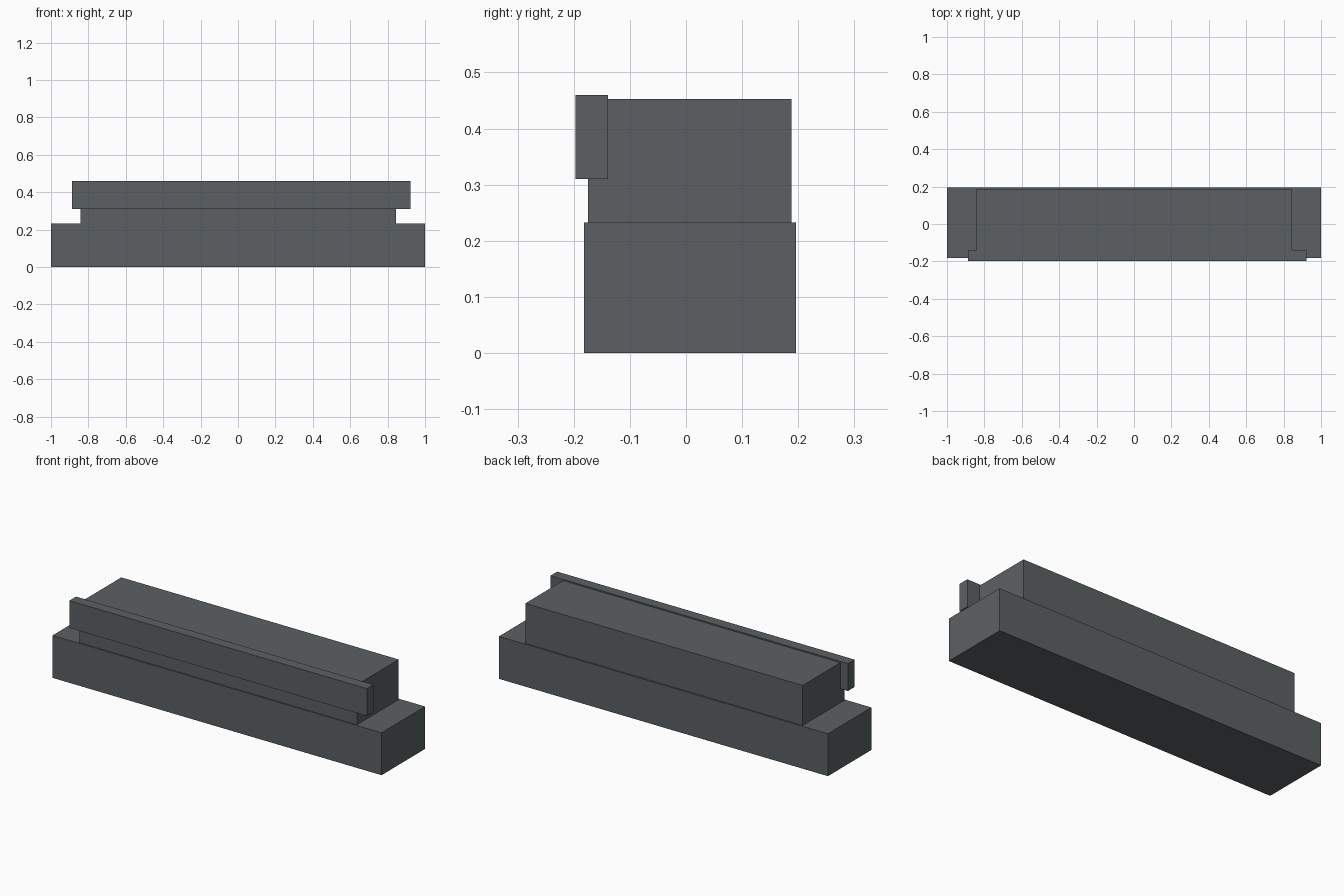
import bpy

if "Cube" in bpy.data.objects:
    bpy.data.objects.remove(bpy.data.objects["Cube"])

slate = bpy.data.materials.new("slate_grey")
slate.diffuse_color = (0.105, 0.118, 0.125, 1)
slate.use_nodes = True
slate.node_tree.nodes["Principled BSDF"].inputs["Base Color"].default_value = slate.diffuse_color


def box(name, x, y, z):
    """Axis-aligned block from (min, max) ranges."""
    ranges = (x, y, z)
    bpy.ops.mesh.primitive_cube_add(size=1, location=[(a + b) / 2 for a, b in ranges])
    ob = bpy.context.object
    ob.name = name
    ob.scale = [b - a for a, b in ranges]
    bpy.ops.object.transform_apply(location=False, rotation=False, scale=True)
    ob.data.materials.append(slate)
    return ob


# Wide lower block
box("base", (-1, 1), (-0.182, 0.196), (0, 0.233))
# Narrower block standing on the base
box("upper_block", (-0.841, 0.845), (-0.175, 0.188), (0.233, 0.453))
# Long rail along the front top edge
box("front_rail", (-0.887, 0.921), (-0.197, -0.139), (0.31, 0.46))
